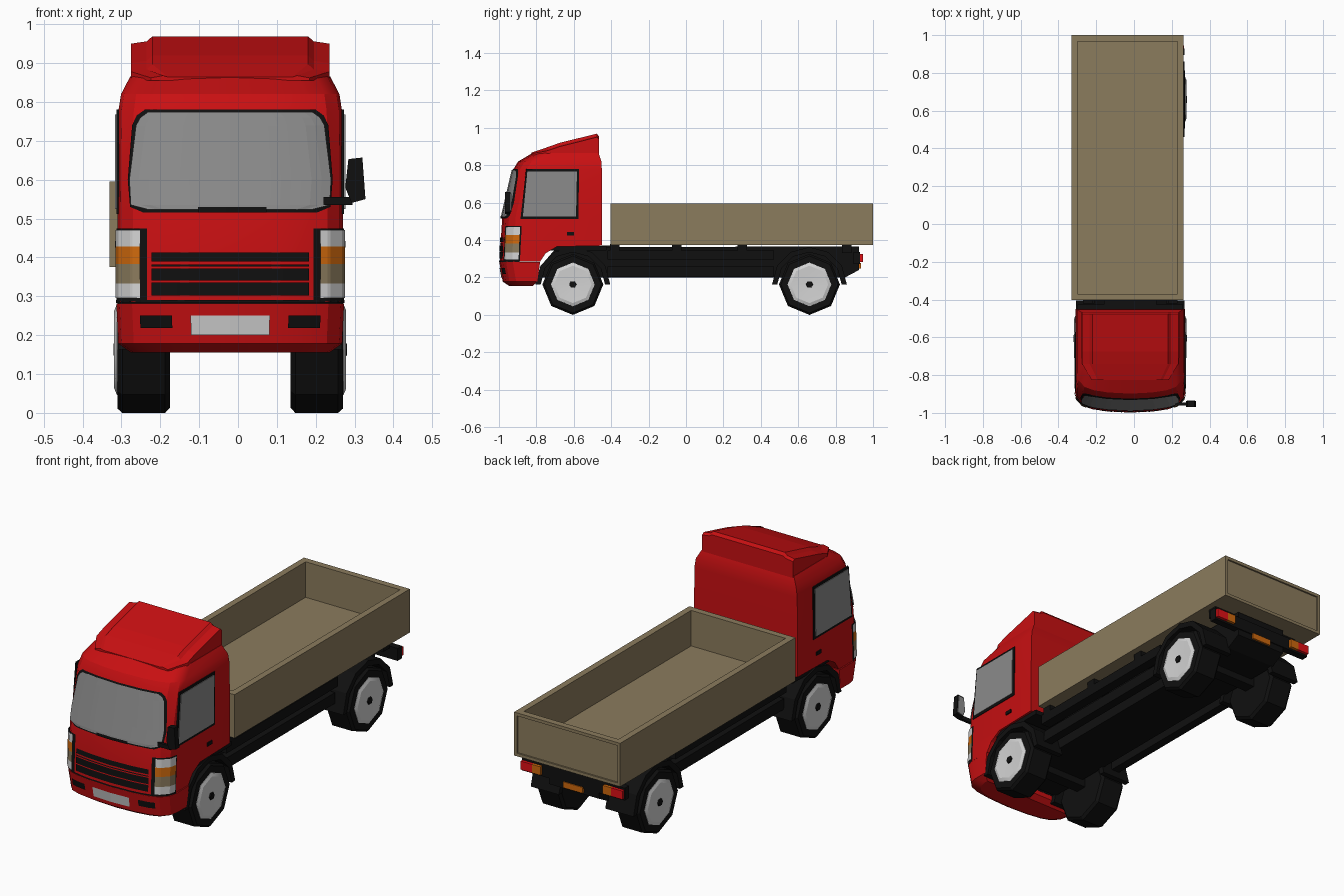
import bpy, bmesh, math

default_cube = bpy.data.objects.get("Cube")
if default_cube:
    bpy.data.objects.remove(default_cube, do_unlink=True)

CENTRE = -0.02  # cab and chassis centre line, shifted because of the single mirror


def material(name, *rgb):
    mat = bpy.data.materials.new(name)
    mat.use_nodes = True
    mat.diffuse_color = (*rgb, 1)
    mat.node_tree.nodes["Principled BSDF"].inputs["Base Color"].default_value = (*rgb, 1)
    return mat


RED = material("cab red", .58, .005, .006)
TAN = material("bed tan", .26, .2, .11)
BLACK = material("black", .005, .005, .005)
GLASS = material("grey glass", .26, .26, .26)
WHITE = material("white", .65, .65, .65)
ORANGE = material("orange", .62, .14, .004)
LAMP_RED = material("lamp red", .75, .005, .008)


def build(name, verts, faces, mat, smooth=False, fix_normals=True):
    mesh = bpy.data.meshes.new(name)
    mesh.from_pydata([(x + CENTRE, y, z) for x, y, z in verts], [], faces)
    if fix_normals:
        bm = bmesh.new()
        bm.from_mesh(mesh)
        bmesh.ops.recalc_face_normals(bm, faces=bm.faces)
        bm.to_mesh(mesh)
        bm.free()
    mesh.materials.append(mat)
    obj = bpy.data.objects.new(name, mesh)
    bpy.context.collection.objects.link(obj)
    if smooth:
        bpy.ops.object.select_all(action='DESELECT')
        obj.select_set(True)
        bpy.context.view_layer.objects.active = obj
        bpy.ops.object.shade_smooth_by_angle(angle=math.radians(25))
    return obj


def loft(name, rings, mat, smooth=False):
    """Closed skin over rings with equal point counts, capped at both ends."""
    n = len(rings[0])
    faces = [(i * n + j, i * n + (j + 1) % n, (i + 1) * n + (j + 1) % n, (i + 1) * n + j)
             for i in range(len(rings) - 1) for j in range(n)]
    faces += [tuple(range(n)), tuple(range((len(rings) - 1) * n, len(rings) * n))]
    return build(name, [p for ring in rings for p in ring], faces, mat, smooth)


def side_prism(name, outline, x0, x1, mat):
    return loft(name, [[(x, y, z) for y, z in outline] for x in (x0, x1)], mat)


def box(name, x0, x1, y0, y1, z0, z1, mat):
    return side_prism(name, [(y0, z0), (y1, z0), (y1, z1), (y0, z1)], x0, x1, mat)


def lathe(name, profile, x, side, y, z, mat, sides=8, smooth=False):
    """Turn (offset, radius) points around an axle running along x."""
    steps = [math.tau * k / sides for k in range(sides)]
    return loft(name, [[(side * (x + o), y + r * math.cos(a), z + r * math.sin(a)) for a in steps]
                       for o, r in profile], mat, smooth)


# Cab shell: a rounded plan outline (run, x, setback), fitted to levels
# (height, front y, half width, back y)
PLAN = [(0, 0, 0), (.12, .12, .006), (.2, .2, .018), (.25, .25, .036),
        (.3, .282, .072), (.34, .29, .11)]
CAB = [(.285, -.995, .29, -.78), (.33, -.993, .29, -.75), (.365, -.992, .29, -.69),
       (.37, -.992, .29, -.45), (.53, -.982, .29, -.45), (.775, -.925, .288, -.45),
       (.82, -.898, .281, -.452), (.866, -.82, .257, -.468)]
BUMPER = [(.155, -.945, .255, -.82), (.178, -.98, .288, -.795), (.282, -.998, .293, -.78)]


def mix(table, t):
    for a, b in zip(table, table[1:]):
        if t <= b[0]:
            f = (t - a[0]) / (b[0] - a[0])
            return [p + (q - p) * f for p, q in zip(a, b)]
    return table[-1]


def on_shell(levels, run, z, lift=0):
    _, front, width, _ = mix(levels, z)
    _, x, setback = mix(PLAN, abs(run))
    x *= (width + lift) / .29
    return (math.copysign(x, run), front + setback - lift, z)


def shell(name, levels):
    runs = [-p[0] for p in PLAN[:0:-1]] + [p[0] for p in PLAN]
    rings = [[(-w, back, z)] + [on_shell(levels, r, z) for r in runs] + [(w, back, z)]
             for z, _, w, back in levels]
    return loft(name, rings, RED, smooth=True)


def panel(name, levels, rows, mat, lift=.004, cols=12):
    """Thin skin lying on a shell; rows are (height, run start, run end)."""
    verts = [on_shell(levels, a + (b - a) * j / cols, z, lift)
             for z, a, b in rows for j in range(cols + 1)]
    n = cols + 1
    faces = [(i * n + j, i * n + j + 1, i * n + n + j + 1, i * n + n + j)
             for i in range(len(rows) - 1) for j in range(cols)]
    return build(name, verts, faces, mat, fix_normals=False)


def band(name, levels, z0, z1, a, b, mat, lift=.004):
    return panel(name, levels, [(z0, a, b), (z1, a, b)], mat, lift)


shell("cab", CAB)
shell("front_bumper", BUMPER)

# Roof fairing: (y, scale, side height, top height)
sections = []
for y, k, side_z, top_z in [(-.825, .8, .862, .864), (-.74, 1, .878, .897),
                            (-.675, 1, .9, .92), (-.477, 1, .95, .969), (-.465, 1, .94, .955)]:
    half = [(.255 * k, .855), (.255 * k, side_z), (.215 * k, side_z + .006), (.2 * k, top_z)]
    sections.append([(x, y, z) for x, z in half] + [(-x, y, z) for x, z in half[::-1]])
loft("roof_fairing", sections, RED)

# Windscreen with black surround
for name, mat, lift, rows in [
        ("windscreen_surround", BLACK, .003,
         [(.515, .22), (.53, .258), (.6, .268), (.74, .252), (.765, .24), (.78, .22)]),
        ("windscreen", GLASS, .007,
         [(.523, .205), (.535, .25), (.6, .256), (.74, .238), (.76, .227), (.774, .208)])]:
    panel(name, CAB, [(z, -s, s) for z, s in rows], mat, lift, cols=20)
band("wiper", CAB, .516, .53, -.08, .09, BLACK, .009)

# Grille, bumper seam and bumper details
for z0, z1 in [(.302, .335), (.34, .372), (.377, .382), (.389, .413)]:
    band("grille_slot", CAB, z0, z1, -.2, .2, BLACK)
band("bumper_seam", CAB, .283, .29, -.34, .34, BLACK)
band("number_plate", BUMPER, .2, .25, -.1, .1, WHITE)

for side in (1, -1):
    # Headlamp stack wrapping around the corner
    def corner(name, z0, z1, a, b, mat, lift, levels=CAB):
        band(name, levels, z0, z1, *sorted((side * a, side * b)), mat, lift)
    corner("headlamp_surround", .287, .475, .212, .343, BLACK, .003)
    for name, z0, z1, mat in [("low_lamp", .295, .333, WHITE), ("fog_lamp", .333, .383, TAN),
                              ("indicator", .383, .428, ORANGE), ("high_lamp", .428, .47, WHITE)]:
        corner(name, z0, z1, .228, .335, mat, .006)
    corner("bumper_vent", .218, .25, .147, .228, BLACK, .004, BUMPER)

    # Door window and handle
    x = side * .286
    side_prism("door_window_frame", [(-.885, .512), (-.575, .512), (-.572, .78), (-.855, .78)],
               x, side * .293, BLACK)
    side_prism("door_window", [(-.872, .525), (-.588, .525), (-.583, .768), (-.848, .768)],
               x, side * .296, GLASS)
    box("door_handle", x, side * .296, -.635, -.598, .425, .442, BLACK)

    # Wheels and mudguards
    for y in (-.605, .66):
        lathe("tyre", [(-.0675, .1), (-.0675, .15), (-.055, .163), (.055, .163), (.0675, .152),
                       (.0675, .1)], .2225, side, y, .163, BLACK)
        lathe("wheel_hub", [(.06, .118), (.069, .117), (.076, .1), (.072, .03), (.072, .01)],
              .2225, side, y, .163, WHITE, smooth=True)
        lathe("hub_nut", [(.07, .02), (.078, .018)], .2225, side, y, .163, BLACK, sides=6)
        arc = [math.pi * k / 6 for k in range(7)]
        ring = [(r * math.cos(a), r * math.sin(a)) for r, order in ((.2, arc), (.172, arc[::-1]))
                for a in order]
        side_prism("mudguard", [(y + dy, .163 + dz) for dy, dz in ring],
                   side * .13, side * .288, BLACK)
    box("upper_side_rail", side * .2, side * .25, -.42, .47, .295, .345, BLACK)
    box("lower_side_rail", side * .19, side * .235, -.42, .47, .205, .26, BLACK)

    # Tail lamps
    for name, a, b, mat in [("tail_lamp", .222, .285, LAMP_RED), ("rear_indicator", .175, .222, ORANGE)]:
        box(name, side * a, side * b, .925, .945, .282, .325, mat)

# Chassis
side_prism("chassis", [(-.78, .2), (-.77, .27), (-.69, .362), (.925, .366), (.925, .24), (.85, .2)],
           -.14, .14, BLACK)
box("cab_floor", -.28, .28, -.76, -.425, .345, .368, BLACK)
box("cab_nose_floor", -.25, .25, -.93, -.79, .2, .28, BLACK)
for y in (-.38, -.05, .3, .86):
    box("bed_cross_member", -.25, .25, y - .025, y + .025, .33, .38, BLACK)
for y in (-.605, .66):
    box("axle", -.2, .2, y - .03, y + .03, .165, .215, BLACK)
box("cab_rear_step", -.12, .12, -.45, -.4, .33, .37, BLACK)
box("rear_bar", -.288, .288, .895, .93, .272, .335, BLACK)
box("rear_centre_lamp", -.055, .055, .92, .935, .248, .278, ORANGE)

# Load bed: hollowed box with a recessed tailgate
bed = box("load_bed", -.311, .283, -.403, 1, .375, .595, TAN)
bm = bmesh.new()
bm.from_mesh(bed.data)
top = max(bm.faces, key=lambda f: f.calc_center_median().z)
tail = max(bm.faces, key=lambda f: f.calc_center_median().y)
for face, rim, sink in [(top, .046, (0, 0, -.18)), (tail, .022, (0, -.008, 0))]:
    bmesh.ops.inset_region(bm, faces=[face], thickness=rim)
    pushed = bmesh.ops.extrude_discrete_faces(bm, faces=[face])["faces"][0]
    bmesh.ops.translate(bm, verts=pushed.verts, vec=sink)
bm.to_mesh(bed.data)
bm.free()

# Door mirror on the left side
shape = [(.312, .54), (.348, .55), (.34, .657), (.304, .653), (.296, .58)]
loft("mirror_housing", [[(x, y, z) for x, z in shape] for y in (-.968, -.938)], BLACK)
loft("mirror_glass", [[(.32 + (x - .32) * .85, y, .6 + (z - .6) * .85) for x, z in shape]
                      for y in (-.94, -.934)], GLASS)
box("mirror_arm", .24, .315, -.96, -.945, .535, .555, BLACK)
